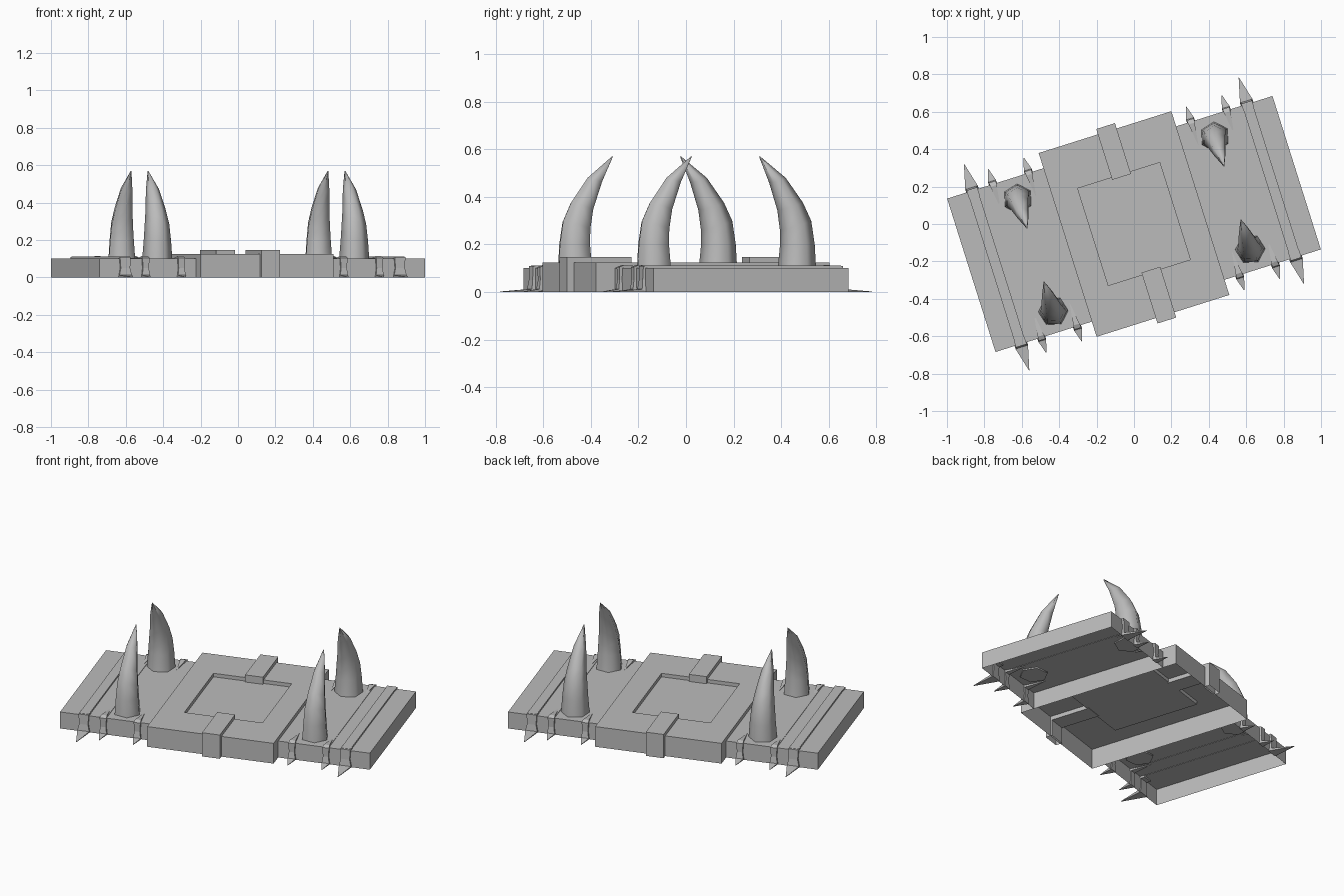
import bpy, bmesh, math
from mathutils import Matrix, Vector

if "Cube" in bpy.data.objects:
    bpy.data.objects.remove(bpy.data.objects["Cube"], do_unlink=True)

TURN = Matrix.Rotation(math.radians(17.5), 4, 'Z')   # whole gate sits at an angle

grey = bpy.data.materials.new("stone grey")
grey.use_nodes = True
grey.diffuse_color = (0.5, 0.5, 0.5, 1)
grey.node_tree.nodes["Principled BSDF"].inputs["Base Color"].default_value = (0.5, 0.5, 0.5, 1)


def finish(bm, name, smooth=False):
    bm.transform(TURN)
    mesh = bpy.data.meshes.new(name)
    bm.to_mesh(mesh)
    bm.free()
    mesh.materials.append(grey)
    ob = bpy.data.objects.new(name, mesh)
    bpy.context.collection.objects.link(ob)
    for p in mesh.polygons:
        p.use_smooth = smooth
    return ob


def box(bm, x0, x1, y0, y1, z0, z1, open_dirs=()):
    """Box whose faces along open_dirs are left out."""
    geo = bmesh.ops.create_cube(bm, size=1)
    size = Vector((abs(x1 - x0), abs(y1 - y0), z1 - z0))
    mid = Vector(((x0 + x1) / 2, (y0 + y1) / 2, (z0 + z1) / 2))
    bmesh.ops.scale(bm, vec=size, verts=geo["verts"])
    bmesh.ops.translate(bm, vec=mid, verts=geo["verts"])
    faces = {f for v in geo["verts"] for f in v.link_faces}
    for f in faces:
        f.normal_update()
    gone = [f for f in faces if any(f.normal.dot(Vector(d)) > 0.9 for d in open_dirs)]
    bmesh.ops.delete(bm, geom=gone, context='FACES_ONLY')


def loft(bm, rings):
    """Skin closed rings of points and cap both ends."""
    loops = [[bm.verts.new(p) for p in ring] for ring in rings]
    n = len(loops[0])
    for a, b in zip(loops, loops[1:]):
        for i in range(n):
            j = (i + 1) % n
            bm.faces.new((a[i], a[j], b[j], b[i]))
    bm.faces.new(loops[0][::-1])
    bm.faces.new(loops[-1])
    bmesh.ops.recalc_face_normals(bm, faces=bm.faces)


DOWN = (0, 0, -1)

# Centre block: open underneath, with a sunken panel on top
bm = bmesh.new()
box(bm, -0.372, 0.372, -0.515, 0.515, 0, 0.125, [DOWN])
bm.faces.ensure_lookup_table()
top = max(bm.faces, key=lambda f: f.calc_center_median().z)
for _ in range(2):       # first cut the panel outline, then sink its floor
    bmesh.ops.inset_region(bm, faces=[top], thickness=0.0 if _ else 0.1, use_even_offset=True)
    for v in top.verts:
        v.co.x = math.copysign(0.23, v.co.x)
        v.co.y = math.copysign(0.272, v.co.y)
        v.co.z = 0.103 if _ else 0.125
finish(bm, "centre_block")

# Clamps hooked over the long edges of the centre block
for s, side in ((1, "back"), (-1, "front")):
    bm = bmesh.new()
    box(bm, -0.04, 0.065, s * 0.26, s * 0.545, 0.1, 0.147)
    box(bm, -0.04, 0.065, s * 0.505, s * 0.545, 0, 0.1, [DOWN, (0, 0, 1)])
    finish(bm, side + "_clamp")

# Claw outlines: (outer y, outer z, inner y, inner z, half width)
SMALL = [(0.30, 0.103, 0.30, 0.098, 0.001), (0.42, 0.114, 0.42, 0.09, 0.017),
         (0.443, 0.105, 0.425, 0.09, 0.02), (0.441, 0.05, 0.425, 0.05, 0.016),
         (0.447, 0.012, 0.425, 0, 0.022), (0.515, 0.002, 0.515, 0, 0.001)]
LARGE = [(0.40, 0.112, 0.40, 0.09, 0.03), (0.44, 0.11, 0.425, 0.09, 0.03),
         (0.442, 0.05, 0.425, 0.05, 0.026), (0.447, 0.012, 0.425, 0, 0.035),
         (0.578, 0.002, 0.578, 0, 0.001)]
# Horn spine: (height, inward lean, radius)
HORN = [(0.094, 0, 0.081), (0.2, -0.002, 0.073), (0.28, 0.006, 0.066), (0.36, 0.03, 0.054),
        (0.47, 0.086, 0.035), (0.57, 0.165, 0.002)]

for e, end in ((1, "left"), (-1, "right")):
    # End slab, open underneath and against the centre block
    bm = bmesh.new()
    box(bm, e * 0.372, e * 0.912, -0.43, 0.43, 0, 0.102, [DOWN, (-e, 0, 0)])
    finish(bm, end + "_slab")

    # Raised bands across the slab
    bm = bmesh.new()
    box(bm, e * 0.742, e * 0.798, -0.432, 0.432, 0.1, 0.112)
    box(bm, e * 0.638, e * 0.67, -0.432, 0.432, 0.1, 0.105)
    finish(bm, end + "_bands")

    for s, side in ((1, "back"), (-1, "front")):
        # Claws gripping the edge and pointing out along the ground
        for k, (x, outline) in enumerate(((0.455, SMALL), (0.655, SMALL), (0.77, LARGE))):
            bm = bmesh.new()
            loft(bm, [[(e * x - w, s * yo, zo), (e * x + w, s * yo, zo),
                       (e * x + w, s * yi, zi), (e * x - w, s * yi, zi)]
                      for yo, zo, yi, zi, w in outline])
            finish(bm, f"{end}_{side}_claw_{k + 1}")

        # Six-sided horn curving inwards
        bm = bmesh.new()
        rings = []
        for i, (z, lean, r) in enumerate(HORN):
            tilt = 0.0 if i < 2 else 0.3
            ring = []
            for a in range(6):
                t = math.radians(60 * a + 15)
                dy = r * math.sin(t)
                ring.append((e * 0.552 + r * math.cos(t), s * (0.315 - lean + dy), z + tilt * dy))
            rings.append(ring)
        loft(bm, rings)
        ob = finish(bm, f"{end}_{side}_horn", True)
        bpy.ops.object.select_all(action='DESELECT')
        ob.select_set(True)
        bpy.context.view_layer.objects.active = ob
        bpy.ops.object.shade_smooth_by_angle(angle=math.radians(65))
